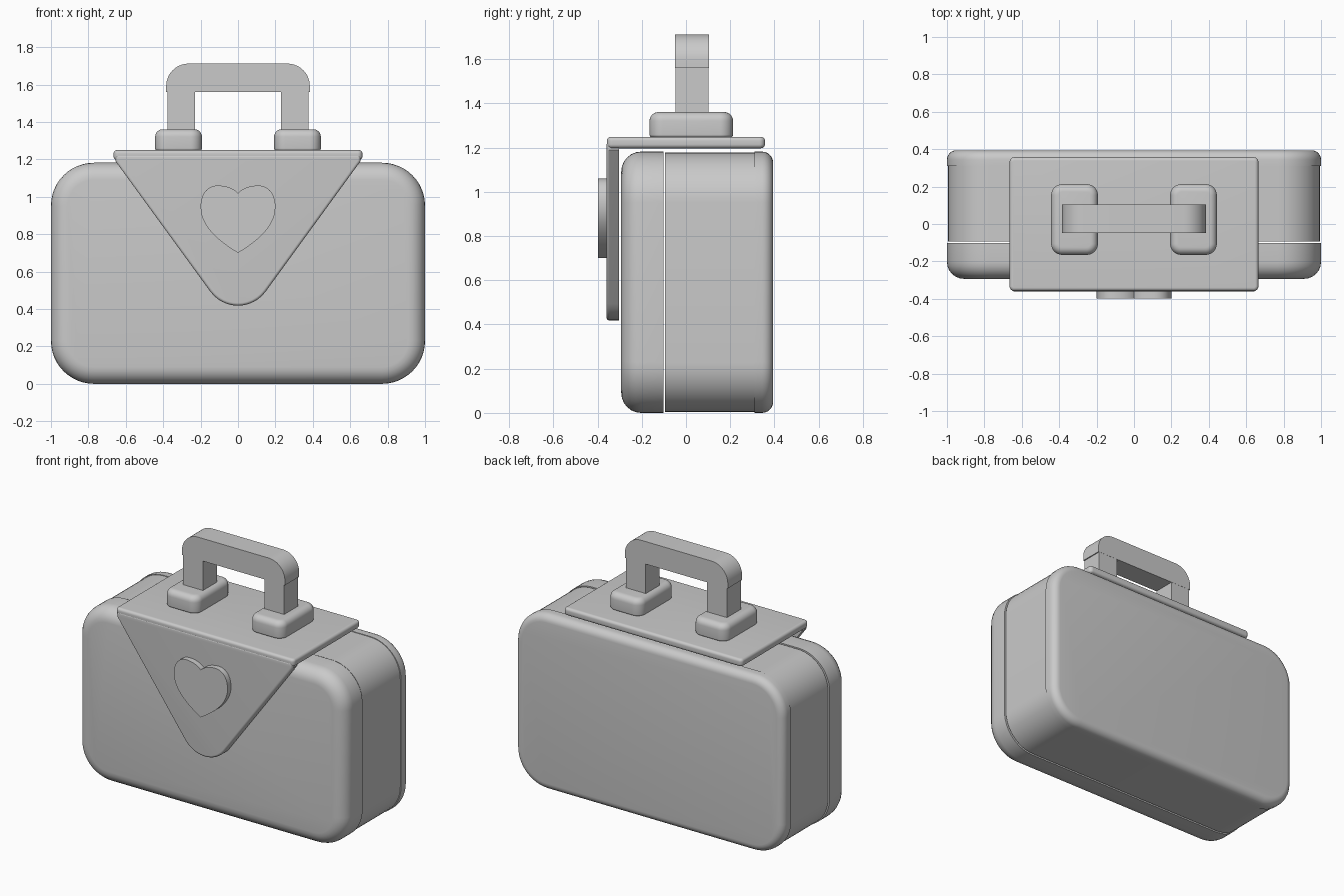
import bpy, bmesh, math
from mathutils import Vector, geometry

cube = bpy.data.objects.get("Cube")
if cube:
    bpy.data.objects.remove(cube, do_unlink=True)

grey = bpy.data.materials.new("plain grey")
grey.use_nodes = True
colour = (0.59, 0.59, 0.59, 1)
grey.diffuse_color = colour
grey.node_tree.nodes["Principled BSDF"].inputs["Base Color"].default_value = colour


def rounded(corners, steps=12):
    """Outline through (u, v, radius) corners, each filleted."""
    out = []
    for i, (u, v, r) in enumerate(corners):
        p = Vector((u, v))
        if r == 0:
            out.append(p)
            continue
        a = (Vector(corners[i - 1][:2]) - p).normalized()
        b = (Vector(corners[(i + 1) % len(corners)][:2]) - p).normalized()
        half = math.acos(a.dot(b)) / 2
        centre = p + (a + b).normalized() * r / math.sin(half)
        start = p + a * r / math.tan(half) - centre
        end = p + b * r / math.tan(half) - centre
        sweep = math.pi - 2 * half
        for k in range(steps + 1):
            t = sweep * k / steps
            d = start * math.sin(sweep - t) + end * math.sin(t)
            out.append(centre + d / math.sin(sweep))
    return out


def box_outline(u0, u1, v0, v1, r_low=0, r_high=0):
    return rounded([(u0, v0, r_low), (u1, v0, r_low), (u1, v1, r_high), (u0, v1, r_high)])


def prism(name, outline, axis, lo, hi, round_lo=0, round_hi=0):
    """Extrude an outline along y or z and round its end rims."""
    bm = bmesh.new()

    def place(p, w):
        return (p.x, w, p.y) if axis == "y" else (p.x, p.y, w)

    rings = [[bm.verts.new(place(p, w)) for p in outline] for w in (lo, hi)]
    caps = [bm.faces.new(ring) for ring in rings]
    n = len(outline)
    for i in range(n):
        j = (i + 1) % n
        bm.faces.new((rings[0][i], rings[0][j], rings[1][j], rings[1][i]))
    bmesh.ops.recalc_face_normals(bm, faces=bm.faces)
    for cap, size in zip(caps, (round_lo, round_hi)):
        if size:
            bmesh.ops.bevel(bm, geom=list(cap.edges), offset=size, segments=6,
                            profile=0.5, affect="EDGES", clamp_overlap=True)
    mesh = bpy.data.meshes.new(name)
    bm.to_mesh(mesh)
    bm.free()
    mesh.materials.append(grey)
    obj = bpy.data.objects.new(name, mesh)
    bpy.context.collection.objects.link(obj)
    bpy.ops.object.select_all(action="DESELECT")
    obj.select_set(True)
    bpy.context.view_layer.objects.active = obj
    bpy.ops.object.shade_smooth_by_angle(angle=math.radians(30))
    return obj


# Case: front shell, middle band and back panel with narrow seams
shell = box_outline(-1, 1, 0, 1.182, 0.23, 0.23)
band = box_outline(-0.994, 0.994, 0.004, 1.178, 0.225, 0.225)
prism("front_shell", shell, "y", -0.293, -0.102, round_lo=0.09)
prism("middle_band", band, "y", -0.094, 0.309)
prism("back_panel", shell, "y", 0.309, 0.394, round_hi=0.05)

# Closing flap: plate over the top and a pointed front
prism("flap_top", box_outline(-0.665, 0.665, -0.358, 0.357, 0.025, 0.025), "z",
      1.197, 1.249, 0.018, 0.018)
point = rounded([(-0.655, 1.225, 0), (-0.655, 1.19, 0), (0, 0.29, 0.183),
                 (0.655, 1.19, 0), (0.655, 1.225, 0)])
prism("flap_front", point, "y", -0.36, -0.302, round_lo=0.015)

# Heart clasp, half drawn with curves and mirrored
knots = [((0, 0.70), (0.1, 0.76), (0.2, 0.84), (0.2, 0.945)),
         ((0.2, 0.945), (0.2, 1.02), (0.16, 1.06), (0.11, 1.06)),
         ((0.11, 1.06), (0.07, 1.06), (0.03, 1.05), (0, 1.02))]
half = []
for segment in knots:
    half += geometry.interpolate_bezier(*[Vector(p) for p in segment], 14)[:-1]
half = [Vector((p[0], p[1])) for p in half] + [Vector((0, 1.02))]
heart = half + [Vector((-p.x, p.y)) for p in reversed(half[1:-1])]
prism("heart_clasp", heart, "y", -0.397, -0.355)

# Handle: a pad and post on each side, joined by a bar
for side, s in (("left", 1), ("right", -1)):
    x = s * 0.318
    prism(side + "_handle_pad", box_outline(x - 0.125, x + 0.125, -0.165, 0.213, 0.06, 0.06),
          "z", 1.247, 1.361, 0.012, 0.04)
    x = s * 0.303
    prism(side + "_handle_post", box_outline(x - 0.074, x + 0.074, -0.047, 0.102),
          "z", 1.35, 1.56)
prism("handle_bar", box_outline(-0.384, 0.384, 1.56, 1.712, 0, 0.12), "y", -0.049, 0.103)
